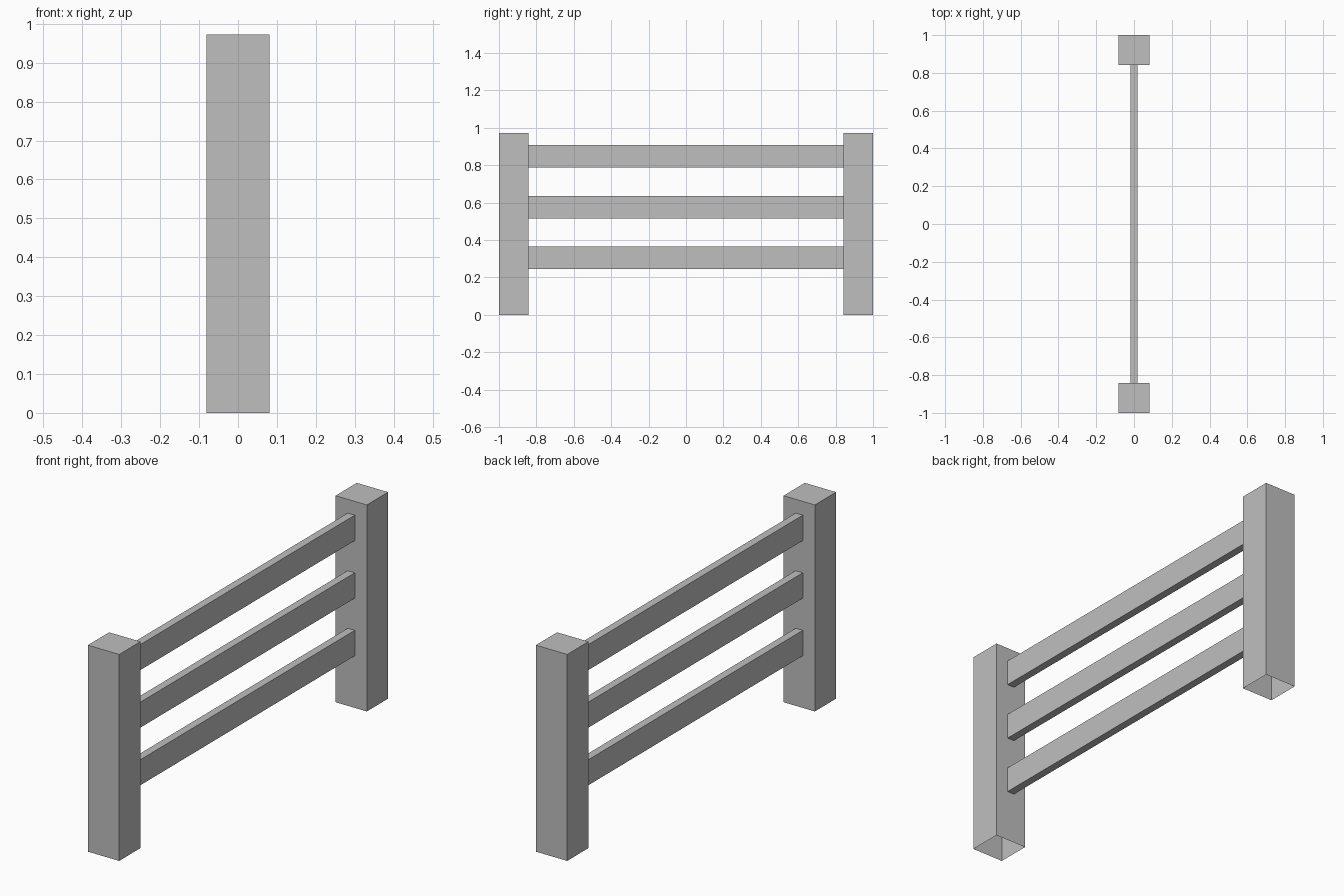
import bpy
import bmesh
from mathutils import Matrix, Vector

cube = bpy.data.objects.get("Cube")
if cube:
    bpy.data.objects.remove(cube, do_unlink=True)

POST_W, POST_D, POST_H = 0.163, 0.158, 0.972
RAIL_T, RAIL_H, RAIL_L = 0.037, 0.12, 1.684

grey = bpy.data.materials.new("plain_grey")
grey.use_nodes = True
colour = (0.52, 0.52, 0.52, 1)
grey.diffuse_color = colour
grey.node_tree.nodes["Principled BSDF"].inputs["Base Color"].default_value = colour


def open_box(name, centre, size, open_side):
    """Flat-shaded box without the faces that open_side picks by normal."""
    bm = bmesh.new()
    bmesh.ops.create_cube(bm, size=1)
    bm.normal_update()
    hidden = [f for f in bm.faces if open_side(f.normal)]
    bmesh.ops.delete(bm, geom=hidden, context="FACES")
    bm.transform(Matrix.Diagonal(Vector(size)).to_4x4())
    mesh = bpy.data.meshes.new(name)
    bm.to_mesh(mesh)
    bm.free()
    mesh.materials.append(grey)
    obj = bpy.data.objects.new(name, mesh)
    obj.location = centre
    bpy.context.collection.objects.link(obj)
    return obj


# Square posts, hollow underneath
for name, side in (("front_post", -1), ("back_post", 1)):
    open_box(name, (0, side * (1 - POST_D / 2), POST_H / 2),
             (POST_W, POST_D, POST_H), lambda n: n.z < -0.5)

# Three evenly spaced rails, open where they butt against the posts
for i, name in enumerate(("lower_rail", "middle_rail", "upper_rail")):
    open_box(name, (0, 0, 0.305 + i * 0.271),
             (RAIL_T, RAIL_L, RAIL_H), lambda n: abs(n.y) > 0.5)
